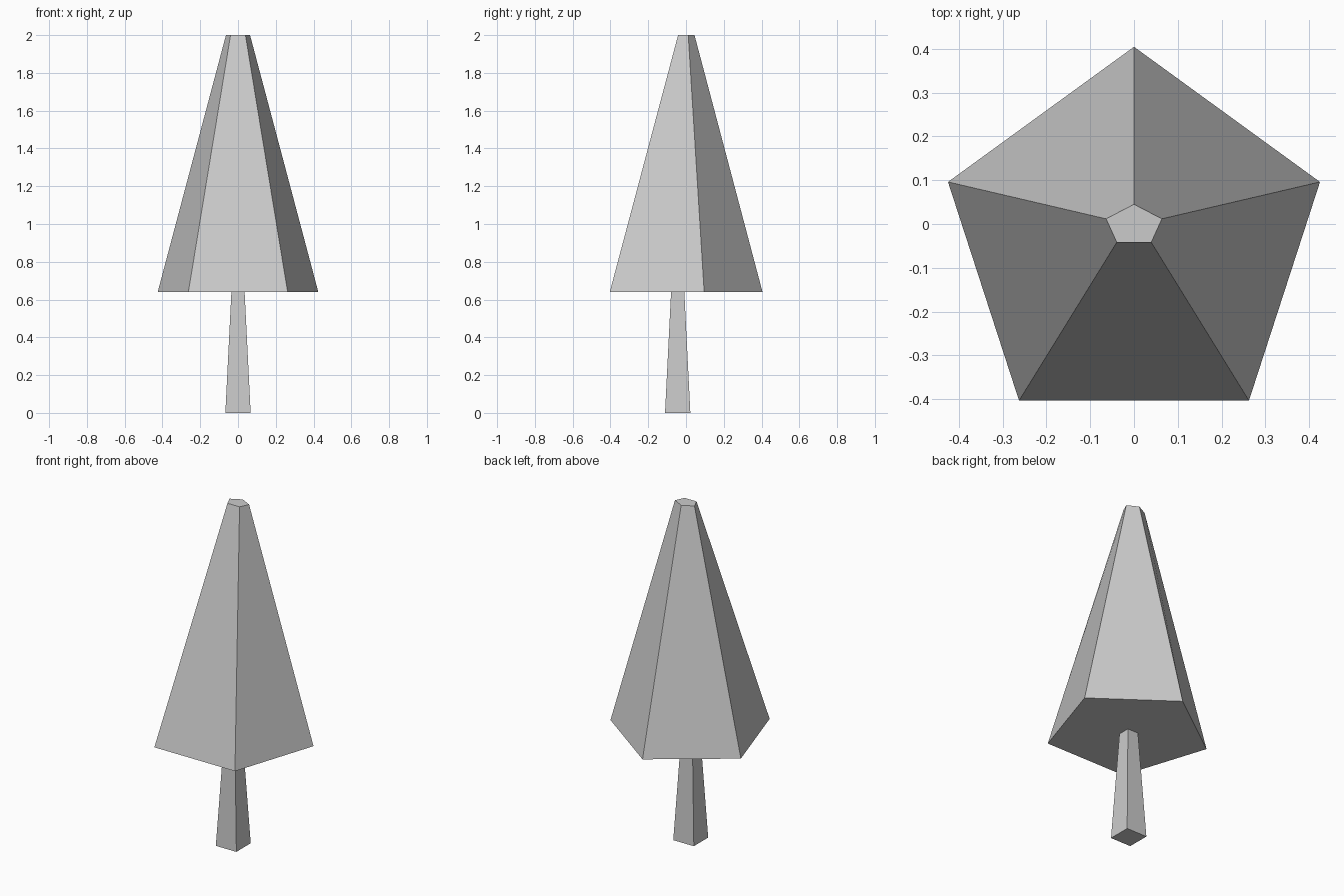
import bpy, bmesh, math

if "Cube" in bpy.data.objects:
    bpy.data.objects.remove(bpy.data.objects["Cube"])


def ring(sides, rx, ry, cy, z, start):
    """Regular polygon ring, optionally squashed in y."""
    pts = []
    for i in range(sides):
        a = start + i * 2 * math.pi / sides
        pts.append((rx * math.cos(a), cy + ry * math.sin(a), z))
    return pts


def frustum(name, bottom, top):
    """Closed solid between two rings with the same number of sides."""
    bm = bmesh.new()
    lo = [bm.verts.new(p) for p in bottom]
    hi = [bm.verts.new(p) for p in top]
    n = len(lo)
    bm.faces.new(lo[::-1])
    bm.faces.new(hi)
    for i in range(n):
        j = (i + 1) % n
        bm.faces.new((lo[i], lo[j], hi[j], hi[i]))
    mesh = bpy.data.meshes.new(name)
    bm.to_mesh(mesh)
    bm.free()
    obj = bpy.data.objects.new(name, mesh)
    bpy.context.collection.objects.link(obj)
    return obj


# Tapered square trunk, set slightly towards the front
r2 = math.sqrt(2)
frustum("trunk",
        ring(4, 0.067 * r2, 0.067 * r2, -0.044, 0.0, math.pi / 4),
        ring(4, 0.035 * r2, 0.035 * r2, -0.044, 0.64, math.pi / 4))

# Five-sided foliage with a small, flattened top
frustum("foliage",
        ring(5, 0.447, 0.447, -0.042, 0.64, math.pi / 2),
        ring(5, 0.067, 0.048, -0.003, 2.0, math.pi / 2))
